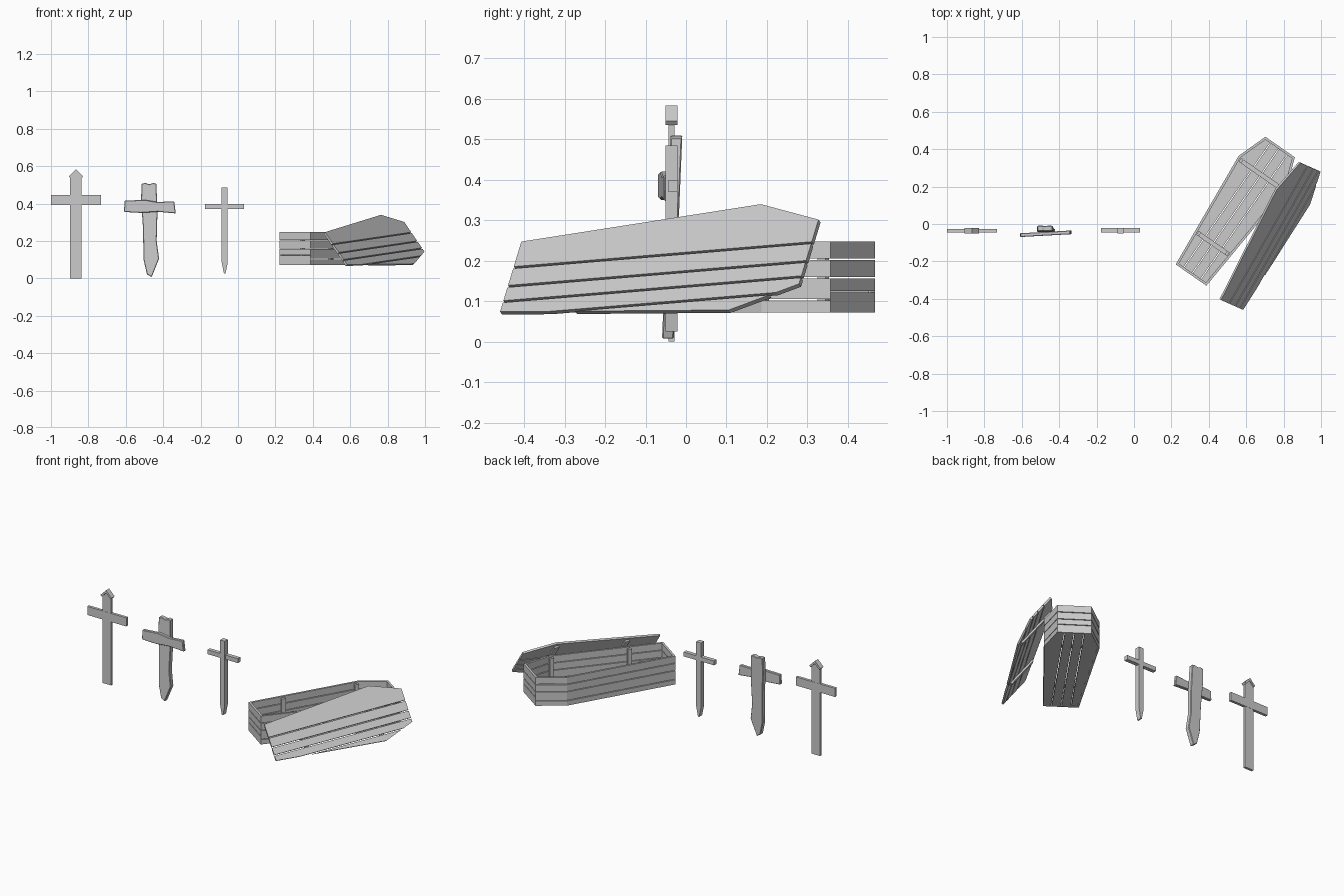
import bpy, bmesh
from mathutils import Vector, Matrix

if "Cube" in bpy.data.objects:
    bpy.data.objects.remove(bpy.data.objects["Cube"])


def finish(bm, name, matrix=None):
    bmesh.ops.recalc_face_normals(bm, faces=bm.faces)
    if matrix:
        bm.transform(matrix)
    me = bpy.data.meshes.new(name)
    bm.to_mesh(me)
    bm.free()
    ob = bpy.data.objects.new(name, me)
    bpy.context.collection.objects.link(ob)
    return ob


def extrude(bm, pts, vec):
    """Prism: polygon of 3D points swept along vec."""
    f = bm.faces.new([bm.verts.new(p) for p in pts])
    r = bmesh.ops.extrude_face_region(bm, geom=[f], use_keep_orig=True)
    bmesh.ops.translate(bm, vec=vec, verts=[v for v in r["geom"] if isinstance(v, bmesh.types.BMVert)])


def box(bm, x0, x1, y0, y1, z0, z1):
    extrude(bm, [(x0, y0, z0), (x1, y0, z0), (x1, y1, z0), (x0, y1, z0)], (0, 0, z1 - z0))


def board(name, profile, yc, depth, shear_x=0.0, shear_z=0.0, bevel=0.0):
    """Board cut from an x-z profile, optionally leaning or turned."""
    bm = bmesh.new()
    extrude(bm, [(x, yc - depth / 2, z) for x, z in profile], (0, depth, 0))
    cx = sum(p[0] for p in profile) / len(profile)
    for v in bm.verts:
        v.co.y += shear_x * (v.co.x - cx) + shear_z * v.co.z
    ob = finish(bm, name)
    if bevel:
        m = ob.modifiers.new("worn_edges", "BEVEL")
        m.width, m.segments = bevel, 1
    return ob


def rect(x0, x1, z0, z1):
    return [(x0, z0), (x1, z0), (x1, z1), (x0, z1)]


def outline(foot, shoulder, head, ys, yh):
    return [Vector(p) for p in ((foot, 0), (shoulder, ys), (head, yh),
                                (-head, yh), (-shoulder, ys), (-foot, 0))]


def inset(poly, t):
    """Mitred inward offset of a counter-clockwise polygon."""
    res, n = [], len(poly)
    for i, p in enumerate(poly):
        d1 = (p - poly[i - 1]).normalized()
        d2 = (poly[(i + 1) % n] - p).normalized()
        n1, n2 = Vector((-d1.y, d1.x)), Vector((-d2.y, d2.x))
        res.append(p + (n1 + n2) * t / (1 + n1.dot(n2)))
    return res


def planked(bm, poly, cuts, gap, z0, z1):
    """Fill an outline with lengthwise planks split at the x cuts."""
    edges = [-1] + list(cuts) + [1]
    for a, b in zip(edges, edges[1:]):
        t = bmesh.new()
        t.faces.new([t.verts.new((p.x, p.y, z0)) for p in poly])
        for x, s in ((a + gap / 2, -1), (b - gap / 2, 1)):
            bmesh.ops.bisect_plane(t, geom=t.verts[:] + t.edges[:] + t.faces[:],
                                   plane_co=(x, 0, 0), plane_no=(s, 0, 0), clear_outer=True)
        for f in t.faces:
            extrude(bm, [v.co.copy() for v in f.verts], (0, 0, z1 - z0))
        t.free()


def frame(origin, u, v):
    u = Vector(u).normalized()
    v = Vector(v)
    v = (v - u * v.dot(u)).normalized()
    m = Matrix((v, u, v.cross(u))).transposed().to_4x4()
    m.translation = origin
    return m


# Grave marker with little gable roof
c = -0.867
board("roofed_cross_post", [(c - .03, 0), (c + .03, 0), (c + .03, .538), (c, .568), (c - .03, .538)], -.036, .015)
board("roofed_cross_bar", rect(-1.0, -.733, .393, .446), -.036, .017)
for s, side in ((-1, "left"), (1, "right")):
    board("cross_roof_" + side, [(c, .583), (c + s * .038, .545), (c + s * .03, .535), (c, .566)], -.036, .03)

# Rough-hewn marker
board("rough_cross_post", [(-.487, .022), (-.462, .006), (-.422, .105), (-.435, .2), (-.431, .34), (-.436, .505),
                           (-.452, .51), (-.475, .503), (-.495, .51), (-.516, .506), (-.518, .42),
                           (-.508, .27), (-.505, .1)], -.045, .029, shear_z=.042, bevel=.003)
board("rough_cross_bar", [(-.61, .355), (-.52, .35), (-.43, .356), (-.333, .347), (-.341, .412),
                          (-.43, .408), (-.5, .42), (-.606, .415)], -.052, .02, shear_x=.055, bevel=.003)

# Slim stake marker
c = -.071
board("stake_cross_post", [(c - .004, .025), (c + .004, .025), (c + .016, .085), (c + .016, .485),
                           (c - .016, .485), (c - .016, .085)], -.036, .03)
board("stake_cross_bar", rect(-.177, .031, .371, .398), -.033, .024)

# Coffin box
base = frame((.305, -.273, 0), (.571, .821, 0), (.821, -.571, 0))
outer = outline(.1, .155, .096, .668, .834)
inner = inset(outer, .013)
bm = bmesh.new()
for i in range(6):
    j = (i + 1) % 6
    low = .123 if i in (2, 5) else .103
    levels = [.07, low, .158, .203, .249]
    for a, b in zip(levels, levels[1:]):
        q = [outer[i], outer[j], inner[j], inner[i]]
        extrude(bm, [(p.x, p.y, a + .002) for p in q], (0, 0, b - a - .004))
finish(bm, "coffin_walls", base)
bm = bmesh.new()
planked(bm, inner, (-.055, 0, .055), .005, .073, .085)
finish(bm, "coffin_floor", base)
bm = bmesh.new()
for y, w in ((.205, .101), (.655, .138)):
    box(bm, -w, w, y - .012, y + .012, .085, .097)
    for s in (-1, 1):
        xa, xb = sorted((s * w, s * (w - .016)))
        box(bm, xa, xb, y - .012, y + .012, .097, .24)
finish(bm, "coffin_battens", base)

# Lid leaning against the box
lean = frame((.5245, -.433, .1605), (.4185, .736, .0615), (.55, -.235, -.80))
# outward side is local +z
bm = bmesh.new()
planked(bm, outline(.108, .163, .099, .667, .849), (-.028, .03, .077, .123), .006, -.012, 0)
finish(bm, "lid_planks", lean)
bm = bmesh.new()
for y, w in ((.205, .105), (.655, .14)):
    box(bm, -w, w, y - .014, y + .014, -.022, -.012)
finish(bm, "lid_battens", lean)
